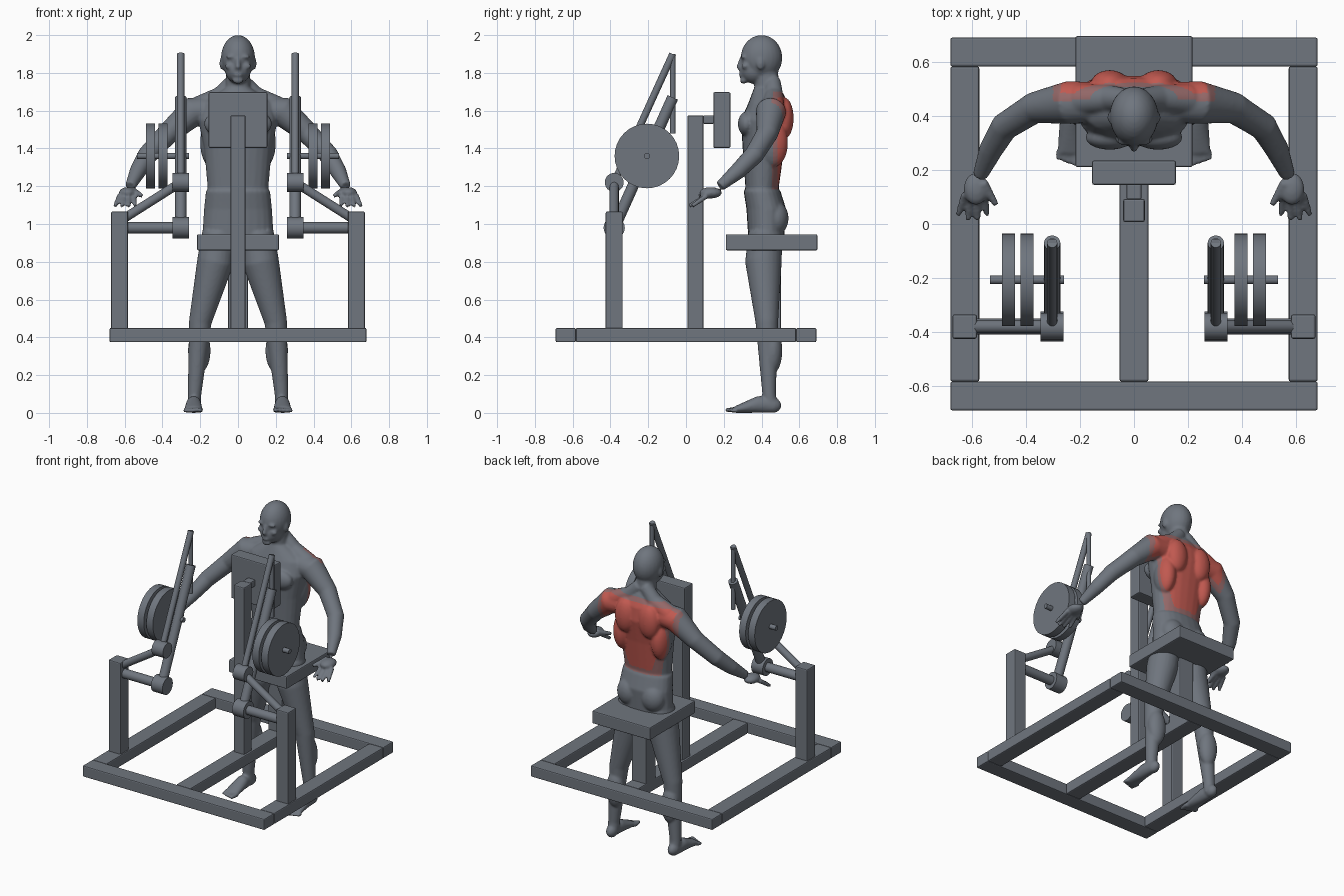
import bpy, bmesh, math
from mathutils import Vector, Matrix

old = bpy.data.objects.get("Cube")
if old:
    bpy.data.objects.remove(old, do_unlink=True)


def material(name, rgb):
    mat = bpy.data.materials.new(name)
    mat.use_nodes = True
    mat.diffuse_color = (*rgb, 1)
    mat.node_tree.nodes["Principled BSDF"].inputs["Base Color"].default_value = (*rgb, 1)
    return mat


GREY = material("slate_grey", (0.16, 0.18, 0.21))
PINK = material("faded_red", (0.3, 0.14, 0.14))
RED = material("muscle_red", (0.53, 0.1, 0.08))


def finish(bm, name, materials=(GREY,)):
    """Turn a bmesh into the active object."""
    bmesh.ops.recalc_face_normals(bm, faces=bm.faces)
    mesh = bpy.data.meshes.new(name)
    bm.to_mesh(mesh)
    bm.free()
    obj = bpy.data.objects.new(name, mesh)
    bpy.context.collection.objects.link(obj)
    for mat in materials:
        mesh.materials.append(mat)
    bpy.ops.object.select_all(action="DESELECT")
    obj.select_set(True)
    bpy.context.view_layer.objects.active = obj
    return obj


def placed(centre, size):
    return Matrix.Translation(centre) @ Matrix.Diagonal((*size, 1))


def box(name, centre, size):
    bm = bmesh.new()
    bmesh.ops.create_cube(bm, size=1, matrix=placed(centre, size))
    bevel = finish(bm, name).modifiers.new("bevel", "BEVEL")
    bevel.width, bevel.segments = 0.007, 2


def rod(name, start, end, radius):
    """Round bar between two points."""
    start, end = Vector(start), Vector(end)
    along = end - start
    turn = along.to_track_quat("Z", "Y").to_matrix().to_4x4()
    bm = bmesh.new()
    bmesh.ops.create_cone(bm, cap_ends=True, segments=32, radius1=radius, radius2=radius,
                          depth=along.length, matrix=Matrix.Translation((start + end) / 2) @ turn)
    finish(bm, name)
    bpy.ops.object.shade_smooth_by_angle(angle=math.radians(40))


def disc(name, centre, radius, width):
    """Short cylinder lying along x."""
    half = Vector((width / 2, 0, 0))
    rod(name, centre - half, centre + half, radius)


# Floor frame, centre posts and pads
WIDTH, LENGTH, BEAM, THICK = 1.36, 1.38, 0.107, 0.075
LEVEL = 0.412
INNER = LENGTH - 2 * BEAM
END_Y = (LENGTH - BEAM) / 2
box("frame_front", (0, -END_Y, LEVEL), (WIDTH, BEAM, THICK))
box("frame_back", (0, END_Y, LEVEL), (WIDTH, BEAM, THICK))
box("frame_centre", (0, 0, LEVEL), (BEAM, INNER, THICK))
box("pad_post", (0, 0.05, 1), (0.08, 0.085, 1.15))
box("seat_post", (0, 0.45, 0.65), (BEAM, BEAM, 0.45))
box("seat", (0, 0.453, 0.903), (0.434, 0.485, 0.085))
box("chest_pad", (0, 0.19, 1.55), (0.31, 0.09, 0.295))
box("pad_bracket", (0, 0.12, 1.553), (0.056, 0.06, 0.045))

# Lever arms with weight discs, one set per side
for side, s in (("left", 1), ("right", -1)):
    box(side + "_frame_rail", (s * (WIDTH - BEAM) / 2, 0, LEVEL), (BEAM, INNER, THICK))
    box(side + "_post", (s * 0.627, -0.38, 0.753), (0.09, 0.09, 0.625))
    low = Vector((s * 0.303, -0.38, 0.98))
    high = low + Vector((0, 0, 0.24))
    top = Vector((low.x, -0.07, 1.9))
    disc(side + "_lower_collar", low, 0.056, 0.085)
    disc(side + "_upper_collar", high, 0.05, 0.085)
    rod(side + "_axle", low, low + Vector((s * 0.3, 0, 0)), 0.03)
    rod(side + "_brace", high, low + Vector((s * 0.3, 0, 0.05)), 0.024)
    rod(side + "_main_lever", low, top - Vector((0, 0, 0.23)), 0.03)
    rod(side + "_link_lever", high, top, 0.019)
    rod(side + "_handle", top, top - Vector((0, 0, 0.42)), 0.014)
    hub = Vector((s * 0.396, -0.207, 1.36))
    disc(side + "_weight_peg", hub, 0.016, 0.275)
    disc(side + "_inner_weight", hub, 0.171, 0.048)
    disc(side + "_outer_weight", hub + Vector((s * 0.068, 0, 0)), 0.171, 0.048)

# Figure: overlapping lofts and ellipsoids fused into one skin
body = bmesh.new()


def loft(rings, power=1.0, sides=24):
    """Closed skin through rings given as (centre, half axis, half axis)."""
    def soft(value):
        return math.copysign(abs(value) ** power, value)

    angles = [math.tau * i / sides for i in range(sides)]
    loops = [[body.verts.new(c + u * soft(math.cos(a)) + v * soft(math.sin(a))) for a in angles]
             for c, u, v in rings]
    for lower, upper in zip(loops, loops[1:]):
        for i in range(sides):
            body.faces.new((lower[i - 1], lower[i], upper[i], upper[i - 1]))
    body.faces.new(loops[0])
    body.faces.new(loops[-1])


def limb(s, *joints):
    """Round tapering tube through joints (x, y, z, radius)."""
    points = [Vector((s * x, y, z)) for x, y, z, r in joints]
    rings = []
    for i, point in enumerate(points):
        along = (points[min(i + 1, len(points) - 1)] - points[max(i - 1, 0)]).normalized()
        across = along.orthogonal().normalized() if abs(along.z) < 0.9 else along.cross(Vector((0, 1, 0))).normalized()
        across = along.cross(Vector((0.1, 0.2, 1))).normalized() if abs(along.z) < 0.9 else across
        radius = joints[i][-1]
        rings.append((point, across * radius, along.cross(across) * radius))
    loft(rings)


def ball(centre, size):
    bmesh.ops.create_uvsphere(body, u_segments=24, v_segments=16, radius=1, matrix=placed(centre, size))


# Torso rows: height, half width, front, back; the step is the waistband
TORSO = ((0.85, 0.1, 0.36, 0.46), (0.92, 0.19, 0.33, 0.52), (1.08, 0.18, 0.32, 0.53),
         (1.175, 0.17, 0.305, 0.5), (1.185, 0.16, 0.315, 0.49), (1.4, 0.18, 0.3, 0.52),
         (1.55, 0.21, 0.29, 0.55), (1.64, 0.19, 0.33, 0.54), (1.72, 0.07, 0.36, 0.5))
loft([(Vector((0, (front + back) / 2, z)), Vector((half, 0, 0)), Vector((0, (back - front) / 2, 0)))
      for z, half, front, back in TORSO], power=0.88)

# Neck, skull, jaw, nose and lips
limb(1, (0, 0.43, 1.6, 0.07), (0, 0.425, 1.82, 0.062))
ball((0, 0.4, 1.88), (0.09, 0.11, 0.12))
ball((0, 0.36, 1.815), (0.068, 0.075, 0.072))
ball((0, 0.305, 1.76), (0.03, 0.02, 0.018))
limb(1, (0, 0.295, 1.88, 0.01), (0, 0.28, 1.83, 0.015), (0, 0.29, 1.815, 0.01))
ball((0, 0.293, 1.79), (0.026, 0.014, 0.012))

for s in (1, -1):
    # Brow, cheek and ear
    ball((s * 0.035, 0.305, 1.885), (0.03, 0.015, 0.01))
    ball((s * 0.045, 0.315, 1.835), (0.025, 0.02, 0.018))
    ball((s * 0.086, 0.395, 1.85), (0.012, 0.022, 0.034))
    # Chest, shoulder blade, side muscle, glute and shoulder slope
    ball((s * 0.09, 0.32, 1.53), (0.09, 0.045, 0.065))
    ball((s * 0.09, 0.52, 1.56), (0.07, 0.05, 0.11))
    ball((s * 0.14, 0.46, 1.43), (0.06, 0.08, 0.13))
    ball((s * 0.09, 0.475, 1.03), (0.08, 0.068, 0.09))
    limb(s, (0.02, 0.46, 1.76, 0.04), (0.09, 0.465, 1.68, 0.05), (0.2, 0.46, 1.62, 0.06))
    # Leg, calf and heel
    limb(s, (0.1, 0.42, 0.95, 0.09), (0.12, 0.41, 0.8, 0.097), (0.2, 0.428, 0.48, 0.06),
         (0.23, 0.44, 0.1, 0.036), (0.23, 0.45, 0.03, 0.035))
    ball((s * 0.205, 0.46, 0.33), (0.06, 0.05, 0.12))
    ball((s * 0.23, 0.46, 0.04), (0.034, 0.045, 0.04))
    # Foot from heel to ball, then toes
    loft([(Vector((s * 0.235, y, tall)), Vector((wide, 0, 0)), Vector((0, 0, tall)))
          for y, wide, tall in ((0.47, 0.03, 0.04), (0.38, 0.04, 0.045), (0.26, 0.05, 0.018))])
    for i in range(5):
        x, r = 0.2 + i * 0.02, 0.016 - i * 0.001
        limb(s, (x, 0.27, r, r), (x, 0.21 + i * 0.007, r, r * 0.7))
    # Arm
    limb(s, (0.15, 0.45, 1.6, 0.075), (0.24, 0.45, 1.595, 0.08), (0.37, 0.43, 1.48, 0.058),
         (0.48, 0.36, 1.365, 0.052), (0.53, 0.275, 1.28, 0.044), (0.57, 0.18, 1.2, 0.028))
    # Palm, fingers and thumb
    ball((s * 0.585, 0.13, 1.165), (0.046, 0.06, 0.03))
    for i in range(4):
        fan = i - 1.5
        limb(s, (0.59 + fan * 0.024, 0.11, 1.15, 0.015),
             (0.597 + fan * 0.036, 0.015 + fan * fan * 0.008, 1.095, 0.011))
    limb(s, (0.56, 0.155, 1.18, 0.019), (0.51, 0.07, 1.15, 0.012))

figure = finish(body, "athlete", (GREY, PINK, RED))
fuse = figure.modifiers.new("fuse", "REMESH")
fuse.mode, fuse.voxel_size = "VOXEL", 0.0075
smooth = figure.modifiers.new("soften", "SMOOTH")
smooth.factor, smooth.iterations = 0.5, 5
for name in ("fuse", "soften"):
    bpy.ops.object.modifier_apply(modifier=name)
bpy.ops.object.shade_smooth()

# Highlighted back muscles, fading at the border
for face in figure.data.polygons:
    x, y, z = face.center
    depth = min(y - 0.455, z - 1.185, 1.7 - z, 0.3 - abs(x))
    inside = face.normal.y > 0 and depth > 0
    face.material_index = (2 if depth > 0.03 else 1) if inside else 0
